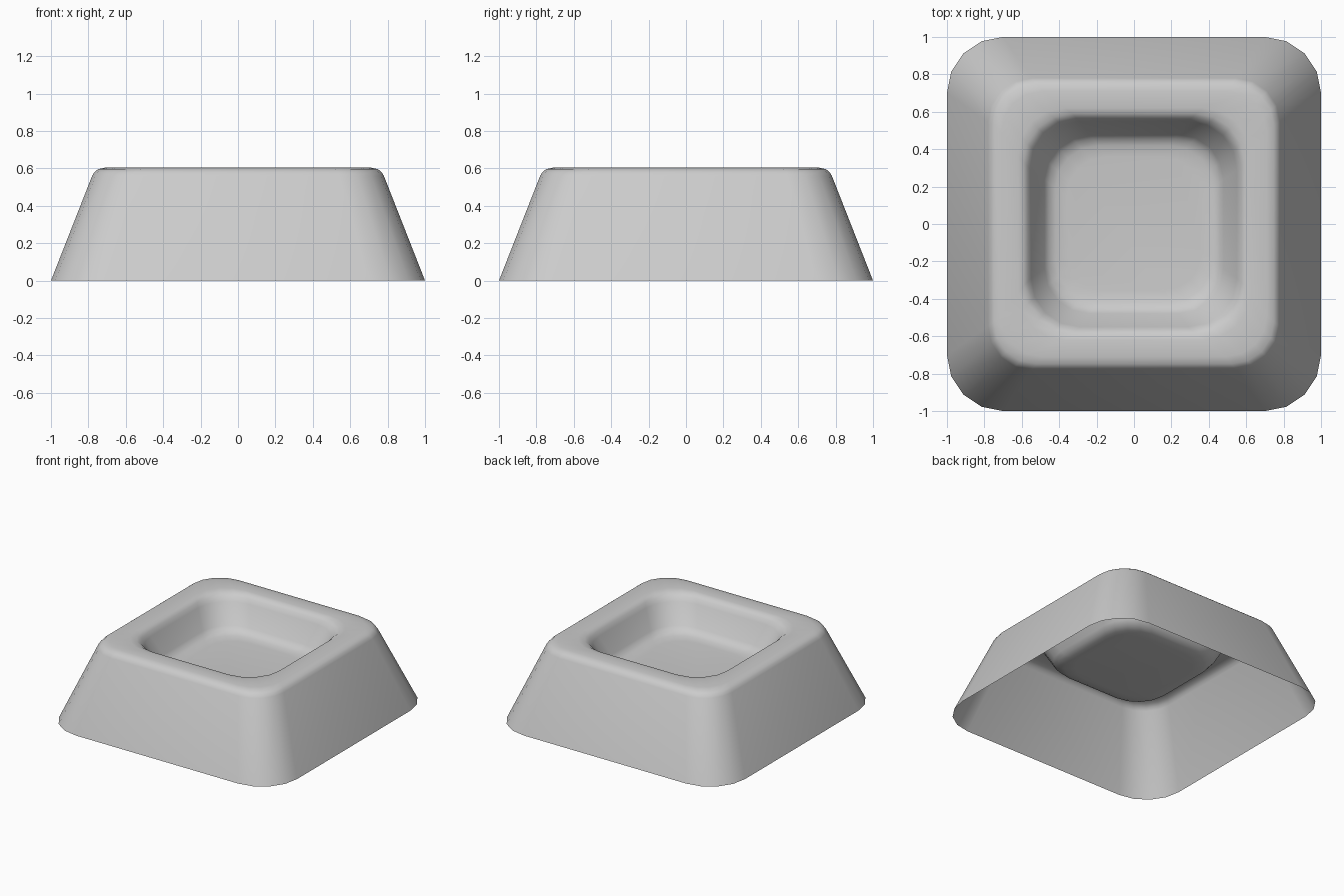
import bpy, bmesh, math

if "Cube" in bpy.data.objects:
    bpy.data.objects.remove(bpy.data.objects["Cube"])

# Profile from base to basin floor: half-width, corner radius, height
PROFILE = [
    (1.00, 0.30, 0.0), (0.78, 0.235, 0.56), (0.768, 0.23, 0.58),
    (0.748, 0.225, 0.596), (0.71, 0.22, 0.604),
    (0.62, 0.25, 0.604), (0.59, 0.26, 0.597), (0.567, 0.26, 0.578),
    (0.55, 0.26, 0.545),
    (0.478, 0.24, 0.40), (0.455, 0.235, 0.372), (0.42, 0.23, 0.356),
    (0.36, 0.21, 0.35),
]
SEGMENTS = 4


def rounded_ring(bm, half, radius, z):
    verts = []
    c = half - radius
    for q in range(4):
        mid = math.radians(45 + 90 * q)
        cx = math.copysign(c, math.cos(mid))
        cy = math.copysign(c, math.sin(mid))
        for i in range(SEGMENTS + 1):
            a = math.radians(90 * (q + i / SEGMENTS))
            verts.append(bm.verts.new((cx + radius * math.cos(a),
                                       cy + radius * math.sin(a), z)))
    return verts


# Bowl shell: lofted rings, open underneath, closed at the basin floor
bm = bmesh.new()
rings = [rounded_ring(bm, *p) for p in PROFILE]
for low, high in zip(rings, rings[1:]):
    n = len(low)
    for i in range(n):
        j = (i + 1) % n
        bm.faces.new((low[i], low[j], high[j], high[i]))
bm.faces.new(rings[-1])
for f in bm.faces:
    f.smooth = True

mesh = bpy.data.meshes.new("pet_bowl")
bm.to_mesh(mesh)
bm.free()
bowl = bpy.data.objects.new("pet_bowl", mesh)
bpy.context.collection.objects.link(bowl)
